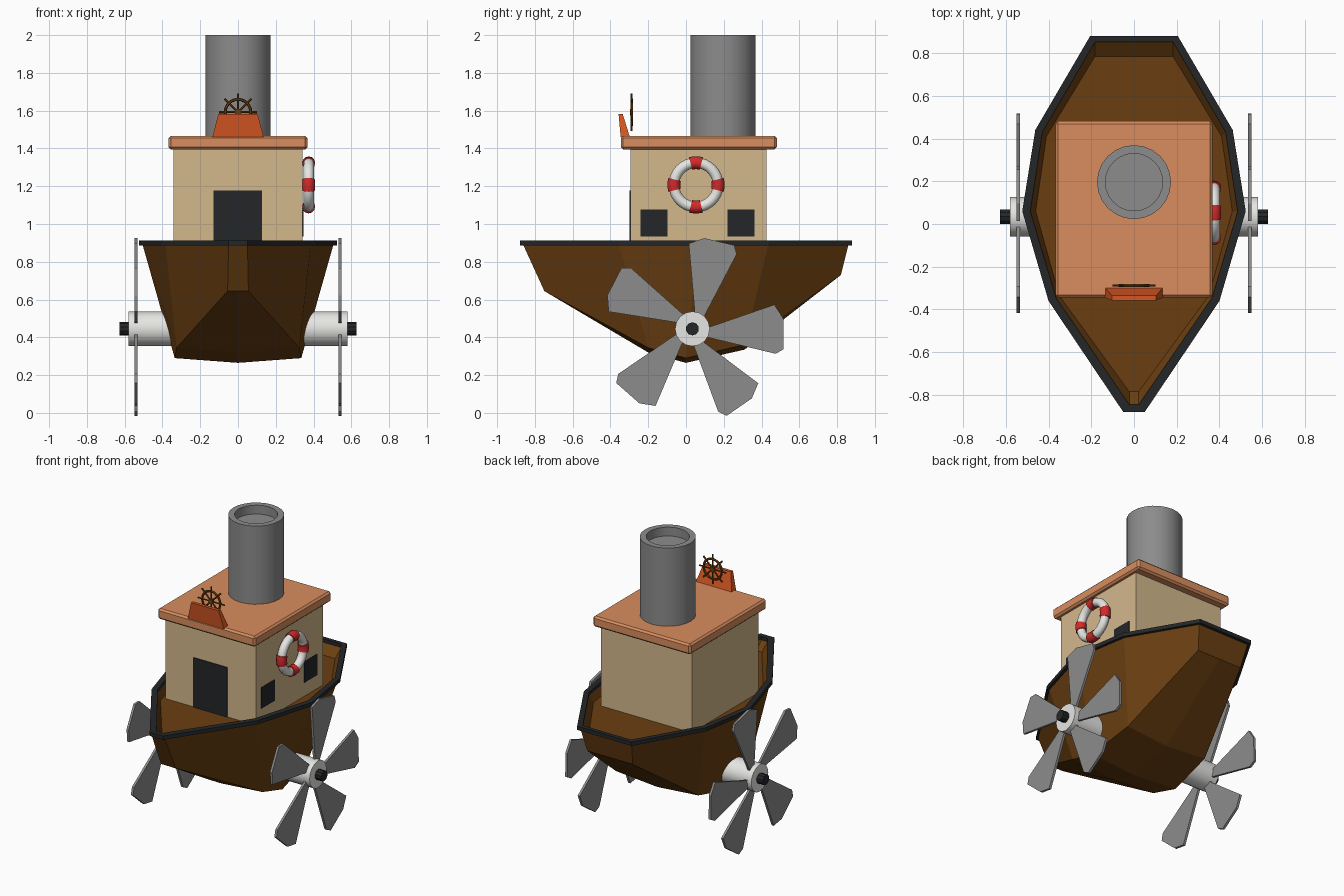
import bpy, bmesh, math
from mathutils import Vector, Matrix

if "Cube" in bpy.data.objects:
    bpy.data.objects.remove(bpy.data.objects["Cube"])


def material(name, r, g, b):
    lin = [(c / 255 / 12.92) if c < 10 else ((c / 255 + 0.055) / 1.055) ** 2.4 for c in (r, g, b)]
    m = bpy.data.materials.new(name)
    m.diffuse_color = (*lin, 1)
    m.use_nodes = True
    m.node_tree.nodes["Principled BSDF"].inputs["Base Color"].default_value = m.diffuse_color
    return m


BROWN = material("hull brown", 106, 63, 17)
BLACK = material("black", 36, 38, 40)
TAN = material("cabin tan", 211, 184, 140)
PEACH = material("roof peach", 216, 141, 94)
ORANGE = material("console orange", 212, 86, 34)
GREY = material("metal grey", 140, 140, 140)
WHITE = material("white", 230, 230, 227)
RED = material("red", 210, 42, 42)


def finish(name, bm, mat, smooth=False):
    bmesh.ops.recalc_face_normals(bm, faces=bm.faces)
    me = bpy.data.meshes.new(name)
    bm.to_mesh(me)
    bm.free()
    me.materials.append(mat)
    ob = bpy.data.objects.new(name, me)
    bpy.context.collection.objects.link(ob)
    if smooth:
        bpy.ops.object.select_all(action='DESELECT')
        ob.select_set(True)
        bpy.context.view_layer.objects.active = ob
        bpy.ops.object.shade_smooth_by_angle(angle=math.radians(35))
    return ob


def loft(name, rings, mat, caps=True, closed=False, smooth=False):
    """Bridge equal-length closed rings of points."""
    bm = bmesh.new()
    vs = [[bm.verts.new(p) for p in r] for r in rings]
    pairs = list(zip(vs, vs[1:])) + ([(vs[-1], vs[0])] if closed else [])
    for a, b in pairs:
        for i in range(len(a)):
            j = (i + 1) % len(a)
            bm.faces.new((a[i], a[j], b[j], b[i]))
    if caps and not closed:
        bm.faces.new(vs[0])
        bm.faces.new(vs[-1])
    return finish(name, bm, mat, smooth)


def box(name, lo, hi, mat, bevel=0):
    bm = bmesh.new()
    lo, hi = Vector(lo), Vector(hi)
    bmesh.ops.create_cube(bm, size=1)
    for v in bm.verts:
        v.co = Vector(((lo[i] + hi[i]) / 2 + v.co[i] * (hi[i] - lo[i])) for i in range(3))
    if bevel:
        bmesh.ops.bevel(bm, geom=bm.edges[:], offset=bevel, segments=1, affect='EDGES')
    return finish(name, bm, mat)


def lathe(name, profile, n, mat, place):
    """Rings of (radius, height) about local z, moved by place."""
    rings = [[place @ Vector((r * math.cos(2 * math.pi * i / n), r * math.sin(2 * math.pi * i / n), h))
              for i in range(n)] for r, h in profile]
    return loft(name, rings, mat, smooth=True)


def ring_arc(name, c, R, r, a0, a1, n, m, mat, place):
    """Tube bent around local z; a full turn closes on itself."""
    full = abs(a1 - a0) >= 360
    rings = []
    for k in range(n if full else n + 1):
        a = math.radians(a0 + (a1 - a0) * k / n)
        d = Vector((math.cos(a), math.sin(a), 0))
        rings.append([Vector(c) + place @ (d * (R + r * math.cos(t)) + Vector((0, 0, r * math.sin(t))))
                      for t in (2 * math.pi * i / m for i in range(m))])
    return loft(name, rings, mat, closed=full, smooth=True)


def mirrored(half, z=None):
    """Half outline from stern to bow (x > 0), mirrored to a full loop."""
    pts = [(*p, z) if z is not None else p for p in half]
    return pts + [(-x, y, h) for x, y, h in reversed(pts)]


# Hull: keel, chine, gunwale, then inner wall down to the deck
chine = [(0.17, 0.82, 0.73), (0.31, 0.31, 0.36), (0.335, 0.0, 0.29), (0.325, -0.2, 0.345), (0.055, -0.75, 0.645)]
gunwale = [(0.195, 0.86), (0.445, 0.435), (0.505, 0.06), (0.385, -0.355), (0.05, -0.862)]
rim_out = [(0.205, 0.88), (0.462, 0.44), (0.523, 0.06), (0.40, -0.36), (0.05, -0.88)]
rim_in = [(0.182, 0.852), (0.428, 0.432), (0.485, 0.06), (0.365, -0.345), (0.022, -0.845)]
deck = [(0.182, 0.785), (0.41, 0.41), (0.46, 0.06), (0.35, -0.335), (0.022, -0.785)]
keel = [(0, y, z - (0 if i in (0, 4) else 0.025)) for i, (x, y, z) in enumerate(chine)]
loft("hull", [keel + keel[::-1], mirrored(chine), mirrored(gunwale, 0.89),
              mirrored(rim_in, 0.89), mirrored(deck, 0.84)], BROWN, caps=False)
bm = bmesh.new()
bm.faces.new([bm.verts.new(p) for p in mirrored(deck, 0.84)])
bmesh.ops.recalc_face_normals(bm, faces=bm.faces)
if bm.faces[:][0].normal.z < 0:
    bmesh.ops.reverse_faces(bm, faces=bm.faces)
bmesh.ops.solidify(bm, geom=bm.faces[:], thickness=0.005)
finish("deck", bm, BROWN)
loft("gunwale_rim", [mirrored(rim_out, 0.887), mirrored(rim_out, 0.913),
                     mirrored(rim_in, 0.913), mirrored(rim_in, 0.887)], BLACK, closed=True)

# Cabin with door, side windows and roof
box("cabin", (-0.342, -0.294, 0.835), (0.342, 0.426, 1.41), TAN)
box("door", (-0.131, -0.299, 0.84), (0.128, -0.292, 1.178), BLACK)
for i, y in enumerate((-0.24, 0.22)):
    box(f"window_{i + 1}", (0.338, y, 0.934), (0.346, y + 0.142, 1.077), BLACK)
box("roof", (-0.368, -0.345, 1.395), (0.368, 0.481, 1.467), PEACH, bevel=0.012)

# Funnel with a shallow recess
lathe("funnel", [(0.173, 1.45), (0.173, 2.0), (0.134, 2.0), (0.134, 1.94)], 24, GREY,
      Matrix.Translation((0, 0.196, 0)))

# Leaning console and steering wheel on the roof
loft("console", [[(-0.136, -0.346, 1.46), (0.136, -0.346, 1.46), (0.136, -0.297, 1.46), (-0.136, -0.297, 1.46)],
                 [(-0.104, -0.357, 1.582), (0.104, -0.357, 1.582), (0.104, -0.335, 1.582), (-0.104, -0.335, 1.582)]],
     ORANGE)
facing_front = Matrix.Rotation(math.pi / 2, 3, 'X')
wheel = Vector((0, -0.288, 1.592))
ring_arc("wheel_ring", wheel, 0.068, 0.008, 0, 360, 24, 6, BROWN, facing_front)
for i in range(4):
    turn = Matrix.Translation(wheel) @ Matrix.Rotation(i * math.pi / 4, 4, 'Y')
    lathe(f"wheel_spoke_{i + 1}", [(0.006, -0.1), (0.005, 0), (0.006, 0.1)], 6, BROWN, turn)
lathe("wheel_hub", [(0.018, -0.008), (0.018, 0.008)], 10, BROWN,
      Matrix.Translation(wheel) @ facing_front.to_4x4())

# Life ring on the right wall with four red bands
facing_side = Matrix.Rotation(math.pi / 2, 3, 'Y')
buoy = (0.374, 0.053, 1.207)
ring_arc("life_ring", buoy, 0.117, 0.028, 0, 360, 32, 12, WHITE, facing_side)
for i in range(4):
    ring_arc(f"life_ring_band_{i + 1}", buoy, 0.117, 0.034, i * 90 - 14, i * 90 + 14, 5, 12, RED, facing_side)

# Paddle wheels: hub, axle cap and five blades stepped by 76 degrees
blade = [(0.06, 0.01), (0.10, 0.013), (0.434, 0.128), (0.481, 0.055), (0.483, -0.108), (0.440, -0.132), (0.06, -0.04)]
cy, cz = 0.034, 0.445
for side, s in (("right", 1), ("left", -1)):
    axle = Matrix.Translation((0, cy, cz)) @ Matrix.Rotation(s * math.pi / 2, 4, 'Y')
    lathe(f"{side}_hub", [(0.092, 0.25), (0.092, 0.58)], 16, WHITE, axle)
    lathe(f"{side}_axle_cap", [(0.035, 0.57), (0.035, 0.627)], 10, BLACK, axle)
    for k in range(5):
        a = math.radians(76 * k)
        ring = [(cy + u * math.cos(a) - v * math.sin(a), cz + u * math.sin(a) + v * math.cos(a)) for u, v in blade]
        loft(f"{side}_blade_{k + 1}", [[(s * x, y, z) for y, z in ring] for x in (0.533, 0.549)], GREY)
